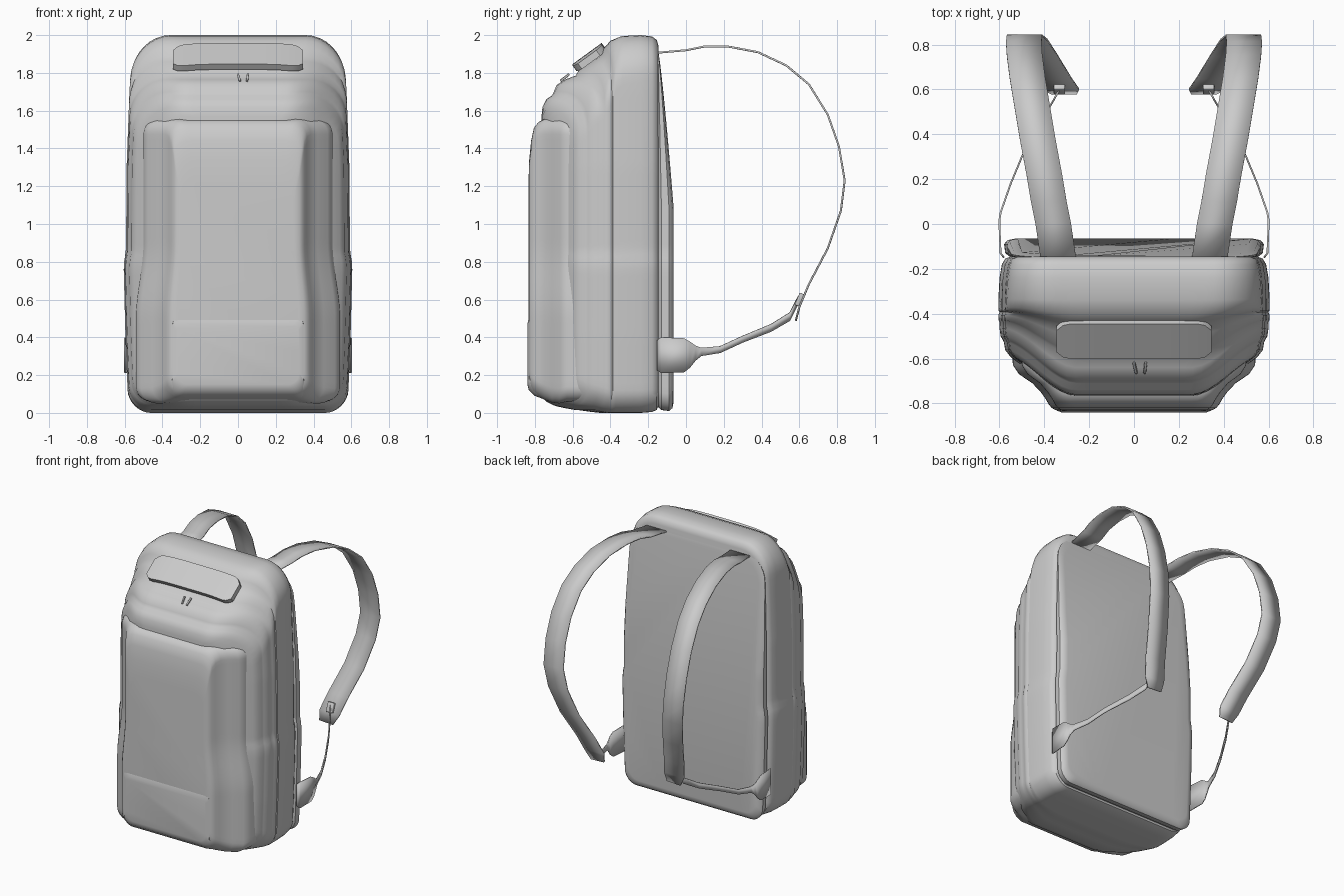
import bpy, bmesh, math
from mathutils import Vector, Matrix

cube = bpy.data.objects.get("Cube")
if cube:
    bpy.data.objects.remove(cube)

fabric = bpy.data.materials.new("grey fabric")
fabric.use_nodes = True
GREY = (0.6, 0.6, 0.6, 1)
fabric.diffuse_color = GREY
fabric.node_tree.nodes["Principled BSDF"].inputs["Base Color"].default_value = GREY


def finish(name, bm, angle=40):
    bmesh.ops.recalc_face_normals(bm, faces=bm.faces)
    mesh = bpy.data.meshes.new(name)
    bm.to_mesh(mesh)
    bm.free()
    mesh.materials.append(fabric)
    obj = bpy.data.objects.new(name, mesh)
    bpy.context.collection.objects.link(obj)
    bpy.ops.object.select_all(action='DESELECT')
    obj.select_set(True)
    bpy.context.view_layer.objects.active = obj
    bpy.ops.object.shade_smooth_by_angle(angle=math.radians(angle))
    return obj


def blend(table, t):
    """Piecewise linear lookup in (key, value) pairs."""
    if t <= table[0][0]:
        return table[0][1]
    for (a, u), (b, v) in zip(table, table[1:]):
        if t <= b:
            return u + (v - u) * (t - a) / (b - a)
    return table[-1][1]


def smooth(t):
    t = max(0, min(1, t))
    return t * t * (3 - 2 * t)


def rounded_rect(hw, low, high, r_low, r_high, n_side=44, n_top=20, n_arc=8):
    """Closed outline in x, z with the same point count for every size."""
    pts = []
    for cx, cz, r, start, n in ((hw - r_high, high - r_high, r_high, 0, n_top),
                                (-hw + r_high, high - r_high, r_high, 90, n_side),
                                (-hw + r_low, low + r_low, r_low, 180, n_top),
                                (hw - r_low, low + r_low, r_low, 270, n_side)):
        arc = [(cx + r * math.cos(a), cz + r * math.sin(a)) for a in
               (math.radians(start + 90 * i / n_arc) for i in range(n_arc + 1))]
        pts.append((arc, n))
    loop = []
    for i, (arc, n) in enumerate(pts):
        nxt = pts[(i + 1) % 4][0][0]
        loop += arc
        loop += [(arc[-1][0] + (nxt[0] - arc[-1][0]) * k / n,
                  arc[-1][1] + (nxt[1] - arc[-1][1]) * k / n) for k in range(1, n)]
    return loop


def pad(name, sections, warp):
    """Loft outlines (y, half width, bottom, top, bottom radius, top radius)."""
    bm = bmesh.new()
    rings = [[bm.verts.new(warp(x, y, z)) for x, z in rounded_rect(*rest)]
             for y, *rest in sections]
    for a, b in zip(rings, rings[1:]):
        for i in range(len(a)):
            j = (i + 1) % len(a)
            bm.faces.new((a[i], a[j], b[j], b[i]))
    bm.faces.new(rings[0])
    bm.faces.new(rings[-1])
    return finish(name, bm)


# Main body: full at the lower side pockets, stepped down towards the front
WIDTH = [(0, .95), (.1, .965), (.4, .985), (.76, 1.0), (.81, .995), (.85, .98),
         (1.3, .975), (1.7, .95), (2, .92)]


def body_warp(x, y, z):
    bow = 0.19 * smooth((abs(x) - .27) / .36) * smooth((-y - .3) / .4)
    return x * blend(WIDTH, z), y + bow, z


pad("main_body", [
    (-.145, .55, .04, 1.94, .10, .17),
    (-.155, .575, .015, 1.975, .11, .19),
    (-.18, .59, .005, 1.993, .12, .20),
    (-.24, .60, 0, 2.0, .12, .21),
    (-.34, .605, 0, 1.995, .12, .22),
    (-.40, .605, 0, 1.97, .12, .22),
    (-.44, .605, 0, 1.925, .12, .22),
    (-.455, .60, 0, 1.89, .12, .22),
    (-.50, .605, .005, 1.86, .12, .21),
    (-.57, .605, .015, 1.81, .12, .20),
    (-.585, .60, .015, 1.785, .12, .20),
    (-.64, .60, .025, 1.765, .12, .20),
    (-.685, .595, .035, 1.735, .12, .20),
    (-.70, .585, .04, 1.70, .12, .20),
    (-.71, .58, .045, 1.68, .12, .20),
    (-.74, .575, .06, 1.66, .12, .20),
    (-.76, .55, .08, 1.62, .12, .20),
    (-.765, .50, .11, 1.57, .12, .20),
    (-.765, .40, .15, 1.50, .12, .20),
    (-.765, .25, .30, 1.30, .12, .20)], body_warp)


# Back cushion, thin at the top and full below
def cushion_warp(x, y, z):
    full = max(0, min(1, (1.93 - z) / .85)) ** .8
    return x * blend(WIDTH, z), -.15 + (y + .15) * full, z


pad("back_cushion", [
    (-.17, .575, .015, 1.92, .09, .16),
    (-.145, .555, .03, 1.91, .09, .16),
    (-.13, .575, .015, 1.92, .09, .16),
    (-.09, .58, .01, 1.92, .09, .16),
    (-.072, .565, .025, 1.91, .09, .16),
    (-.065, .53, .06, 1.88, .08, .15)], cushion_warp)


# Front pocket with hollowed sides that merge into the base
def pocket_warp(x, y, z):
    return x * (1 + .08 * smooth((.9 - z) / .4)), y, z


pad("front_pocket", [
    (-.50, .51, .06, 1.55, .08, .08),
    (-.63, .50, .06, 1.555, .08, .08),
    (-.67, .475, .05, 1.555, .08, .08),
    (-.71, .42, .055, 1.555, .08, .08),
    (-.75, .385, .07, 1.555, .08, .08),
    (-.78, .365, .085, 1.54, .08, .08),
    (-.805, .352, .10, 1.51, .08, .08),
    (-.82, .34, .115, 1.44, .08, .08),
    (-.83, .325, .14, 1.34, .08, .08),
    (-.834, .30, .17, 1.22, .08, .08)], pocket_warp)

# Raised lower panel of the front pocket
pad("front_lower_panel", [
    (-.76, .355, .075, .49, .06, .03),
    (-.80, .335, .09, .505, .06, .03),
    (-.832, .32, .12, .50, .06, .03),
    (-.84, .30, .15, .47, .06, .03)], pocket_warp)


def box(name, size, place, bevel):
    bm = bmesh.new()
    bmesh.ops.create_cube(bm, size=1, matrix=Matrix.Diagonal((*size, 1)))
    bmesh.ops.bevel(bm, geom=bm.edges[:], offset=bevel, segments=3, affect='EDGES', profile=.5)
    bm.transform(place)
    return finish(name, bm)


# Top handle, curving down a little at both ends
handle = []
bm = bmesh.new()
HANDLE_STEPS = 24
for i in range(HANDLE_STEPS + 1):
    x = -.345 + .69 * i / HANDLE_STEPS
    edge = abs(x) / .345
    half = .095 - .035 * max(0, (edge - .85) / .15) ** 2
    drop = .018 * edge ** 4
    mid = Vector((x, -.513, 1.888 - drop))
    along = Vector((0, .81, .59)) * half
    out = Vector((0, -.59, .81)) * .018
    handle.append([bm.verts.new(mid + a * along + b * out)
                   for a, b in ((-1, -1), (1, -1), (1, 1), (-1, 1))])
for a, b in zip(handle, handle[1:]):
    for k in range(4):
        bm.faces.new((a[k], a[(k + 1) % 4], b[(k + 1) % 4], b[k]))
bm.faces.new(handle[0])
bm.faces.new(handle[-1])
finish("top_handle", bm)

# Zip pulls
for x, lean in ((.005, -.3), (.05, .15)):
    place = Matrix.Translation((x, -.642, 1.775)) @ Matrix.Rotation(lean, 4, 'Y') @ Matrix.Rotation(-.9, 4, 'X')
    box("zip_pull", (.012, .012, .06), place, .003)


def ribbon(name, rows, thickness):
    """Thin band through (centre, half width vector) rows."""
    bm = bmesh.new()
    pairs = [(bm.verts.new(c - w), bm.verts.new(c + w)) for c, w in rows]
    for (a, b), (c, d) in zip(pairs, pairs[1:]):
        bm.faces.new((a, b, d, c))
    obj = finish(name, bm, 50)
    solid = obj.modifiers.new("thickness", 'SOLIDIFY')
    solid.thickness = thickness
    solid.offset = 0
    return obj


# Shoulder strap centre line, then lower webbing with its wide side tab
STRAP = [(.335, -.17, 1.905), (.36, 0, 1.92), (.38, .1, 1.94), (.40, .22, 1.94), (.43, .38, 1.91),
         (.455, .53, 1.84), (.475, .65, 1.74), (.488, .75, 1.58), (.492, .81, 1.41), (.488, .84, 1.23),
         (.465, .82, 1.07), (.42, .75, .87), (.36, .65, .68), (.325, .60, .56), (.31, .582, .49)]
WEBBING = [(.58, -.15, .305, .08), (.595, -.13, .305, .095), (.60, -.01, .305, .09), (.60, .02, .308, .07),
           (.595, .05, .316, .04), (.585, .08, .323, .022), (.55, .18, .335, .018), (.50, .30, .39, .018),
           (.42, .45, .45, .02), (.36, .55, .51, .022), (.335, .595, .60, .02)]

for side, word in ((1, "left"), (-1, "right")):
    path = [Vector((x * side, y, z)) for x, y, z in STRAP]
    rows = []
    for i, p in enumerate(path):
        run = path[min(i + 1, len(path) - 1)] - path[max(i - 1, 0)]
        flat = Vector((0, run.y, run.z)).normalized()
        across = (Vector((1, 0, 0)) - flat * .25 * run.x / run.length).normalized()
        rows.append((p, across * (.055 if i == len(path) - 1 else .079)))
    ribbon(word + "_shoulder_strap", rows, .01)
    ribbon(word + "_webbing", [(Vector((x * side, y, z)), Vector((0, 0, h)))
                               for x, y, z, h in WEBBING], .008)
    place = Matrix.Translation((.333 * side, .60, .60)) @ Matrix.Rotation(-.4, 4, 'X')
    box(word + "_buckle", (.05, .025, .07), place, .006)
